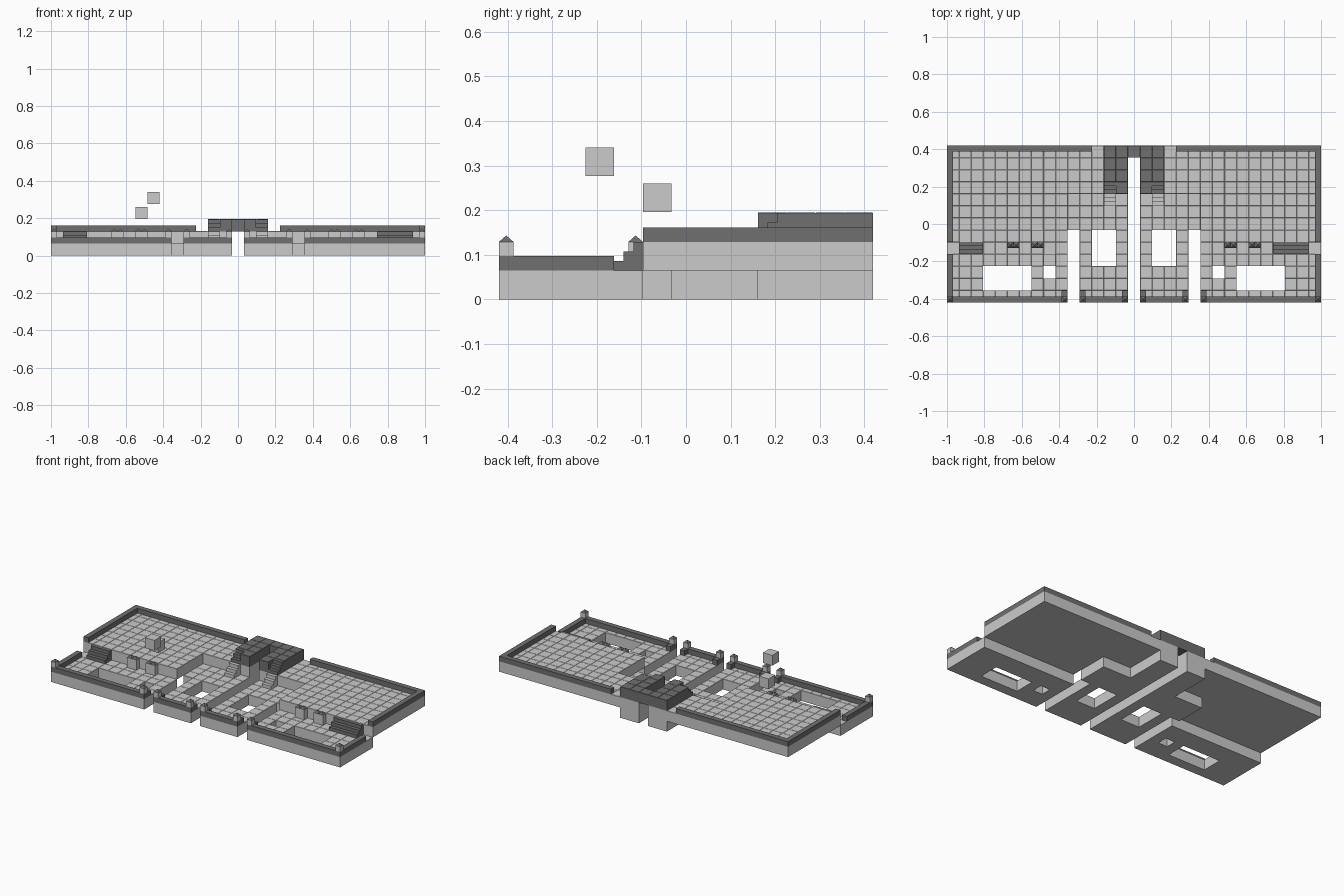
import bpy, bmesh
from mathutils import Vector

if "Cube" in bpy.data.objects:
    bpy.data.objects.remove(bpy.data.objects["Cube"])

U = 2 / 31  # one block
dark = bpy.data.materials.new("dark_stone")
dark.diffuse_color = (0.16, 0.16, 0.16, 1)
dark.use_nodes = True
dark.node_tree.nodes["Principled BSDF"].inputs["Base Color"].default_value = dark.diffuse_color


def finish(name, bm, mat=None):
    bmesh.ops.scale(bm, vec=(U, U, U), verts=bm.verts)
    me = bpy.data.meshes.new(name)
    bm.to_mesh(me)
    bm.free()
    ob = bpy.data.objects.new(name, me)
    bpy.context.collection.objects.link(ob)
    if mat:
        me.materials.append(mat)
    return ob


def box(bm, x0, x1, y0, y1, z0, z1):
    vs = bmesh.ops.create_cube(bm, size=1)["verts"]
    for v in vs:
        v.co = Vector(((x0 + x1) / 2 + v.co.x * (x1 - x0),
                       (y0 + y1) / 2 + v.co.y * (y1 - y0),
                       (z0 + z1) / 2 + v.co.z * (z1 - z0)))


def skin(name, cells, occupied, mat=None):
    """Outer faces of a set of unit blocks, with eased tiles on top."""
    bm = bmesh.new()
    tops = []
    verts = {}

    def vert(p):
        key = tuple(round(c * 2) for c in p)
        if key not in verts:
            verts[key] = bm.verts.new(p)
        return verts[key]

    for c in sorted(cells):
        centre = Vector((c[0], c[1], c[2] + 0.5))
        for axis in range(3):
            for s in (-1, 1):
                n = [0, 0, 0]
                n[axis] = s
                if (c[0] + n[0], c[1] + n[1], c[2] + n[2]) in occupied:
                    continue
                n = Vector(n)
                a = Vector([1 if k == (axis + 1) % 3 else 0 for k in range(3)])
                b = n.cross(a)
                f = bm.faces.new([vert(centre + (n + p * a + q * b) / 2)
                                  for p, q in ((-1, -1), (1, -1), (1, 1), (-1, 1))])
                if axis == 2 and s == 1:
                    tops.append(f)
    bm.normal_update()
    bmesh.ops.inset_individual(bm, faces=tops, thickness=0.03, depth=0.02)
    return finish(name, bm, mat)


# Block layout of the three levels
def low(i, j):
    a = abs(i)
    solid = j <= -2 or (a <= 5 and j <= 2) or a <= 2
    hole = (a == 0 or (a == 5 and j <= -1) or (a in (2, 3) and -3 <= j <= -1)
            or (9 <= a <= 12 and j in (-5, -4)) or (a == 7 and j == -4))
    return solid and not hole


def high(i, j):
    a = abs(i)
    return a > 0 and (j >= 3 or (j >= -1 and a >= 6))


def top(i, j):
    a = abs(i)
    return (a == 1 and j >= 3) or (a == 2 and j >= 4) or (a == 0 and j == 6)


levels = []
for k, rule in enumerate((low, high, top)):
    levels.append({(i, j, k) for i in range(-15, 16) for j in range(-6, 7) if rule(i, j)})
everything = set().union(*levels)
skin("lower_deck", levels[0], everything)
skin("upper_deck", levels[1], everything)
skin("bridge_platform", levels[2], everything, dark)


# Stairs: three steps per block, rising to the back
def stairs(name, x0, x1, y, z, mat):
    bm = bmesh.new()
    for s in range(3):
        box(bm, x0, x1, y + s / 3, y + (s + 1) / 3, z, z + (s + 1) / 3)
    finish(name, bm, mat)


stairs("left_side_stairs", -14.5, -12.5, -2.5, 1, dark)
stairs("right_side_stairs", 11.5, 14.5, -2.5, 1, dark)
for side, x in (("left", -2.5), ("right", 1.5)):
    stairs(side + "_bridge_stairs_lower", x, x + 1, 1.5, 1, None)
    stairs(side + "_bridge_stairs_upper", x, x + 1, 2.5, 2, dark)

# Low rails, half a block wide and tall, mirrored left to right
rails = [(3.5, 15.5, 6, 6.5, 2), (15, 15.5, -1.5, 6, 2),
         (15, 15.5, -6, -2.5, 1), (5.5, 15.5, -6.5, -6, 1),
         (0.5, 4.5, -6.5, -6, 1), (0.5, 1, -6, -5.5, 1),
         (4, 4.5, -6, -5.5, 1), (5.5, 6, -6, -5.5, 1)]
bm = bmesh.new()
for x0, x1, y0, y1, z in rails:
    box(bm, x0, x1, y0, y1, z, z + 0.5)
    box(bm, -x1, -x0, y0, y1, z, z + 0.5)
finish("rails", bm, dark)


# Posts with pointed caps
def post(body, caps, x, y, z0):
    box(body, x - 0.25, x + 0.25, y - 0.25, y + 0.25, z0, 2)
    base = [caps.verts.new((x + p * 0.25, y + q * 0.25, 2))
            for p, q in ((-1, -1), (1, -1), (1, 1), (-1, 1))]
    tip = caps.verts.new((x, y, 2.22))
    for n in range(4):
        caps.faces.new((base[n], base[(n + 1) % 4], tip))


body, caps = bmesh.new(), bmesh.new()
for s in (-1, 1):
    for x in (0.75, 4.25, 5.75, 15.25):
        post(body, caps, s * x, -6.25, 1.5)
    for x in (7.75, 8.25, 9.75, 10.25):
        post(body, caps, s * x, -1.75, 1)
finish("post_bodies", body)
finish("post_caps", caps, dark)

# Two floating blocks
for name, x, y, z in (("floating_block_high", -7, -3, 4.28), ("floating_block_low", -8, -1, 3.03)):
    bm = bmesh.new()
    box(bm, x - 0.5, x + 0.5, y - 0.5, y + 0.5, z, z + 1)
    finish(name, bm)
